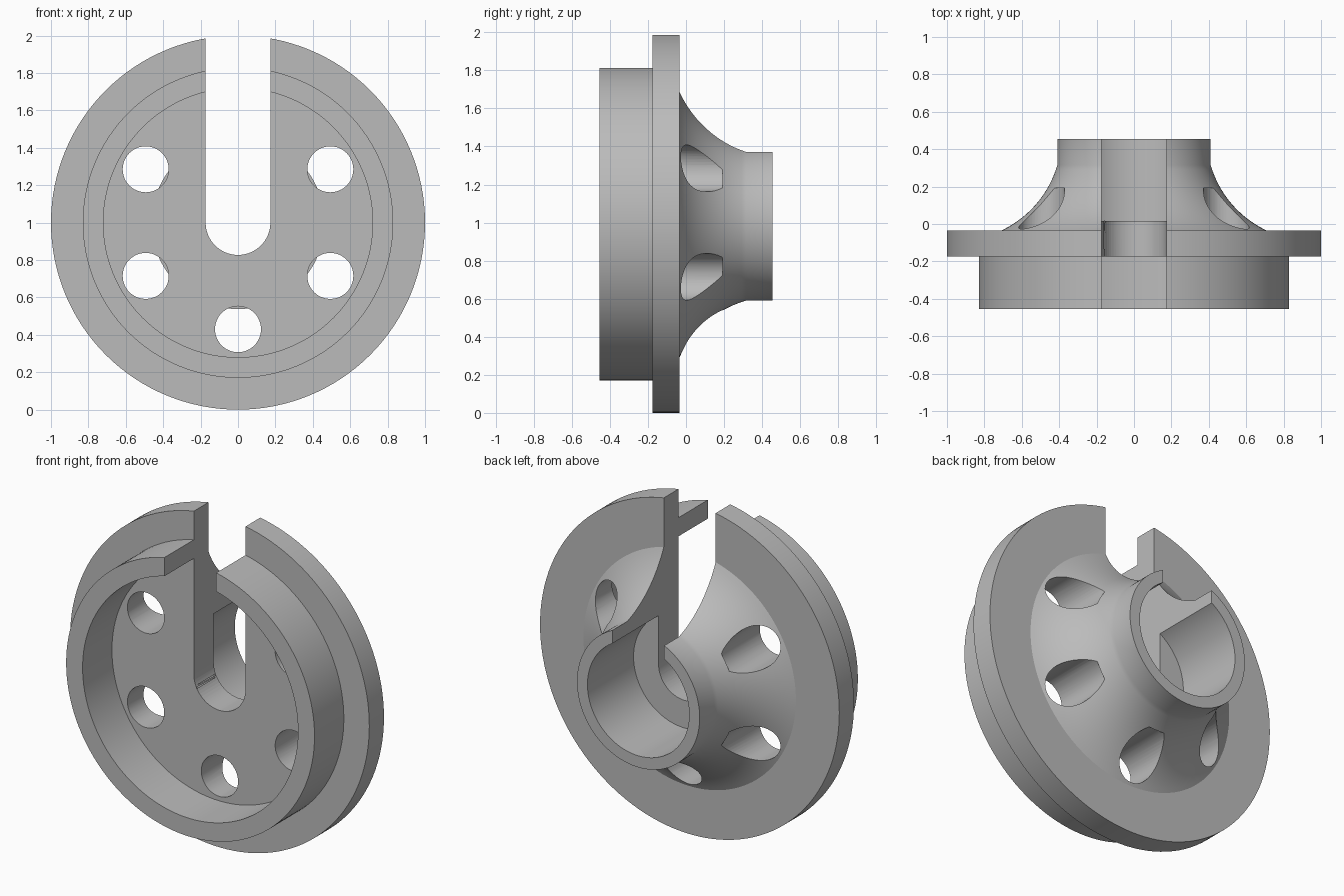
import bpy, bmesh, math
from mathutils import Matrix, Vector

cube = bpy.data.objects.get("Cube")
if cube:
    bpy.data.objects.remove(cube, do_unlink=True)

CENTRE = Vector((0, 0, 1))

grey = bpy.data.materials.new("plain grey")
grey.use_nodes = True
colour = (0.5, 0.5, 0.5, 1)
grey.diffuse_color = colour
grey.node_tree.nodes["Principled BSDF"].inputs["Base Color"].default_value = colour


def make_object(name, bm):
    bmesh.ops.recalc_face_normals(bm, faces=bm.faces)
    mesh = bpy.data.meshes.new(name)
    bm.to_mesh(mesh)
    bm.free()
    mesh.materials.append(grey)
    obj = bpy.data.objects.new(name, mesh)
    bpy.context.collection.objects.link(obj)
    return obj


def lathe(name, profile, steps=128):
    """Spin (radius, y) points around the y axis through the centre."""
    bm = bmesh.new()
    verts = [bm.verts.new(CENTRE + Vector((r, y, 0))) for r, y in profile]
    edges = [bm.edges.new(pair) for pair in zip(verts, verts[1:])]
    bmesh.ops.spin(bm, geom=verts + edges, cent=CENTRE, axis=(0, 1, 0),
                   angle=math.tau, steps=steps, use_merge=True)
    bmesh.ops.remove_doubles(bm, verts=bm.verts, dist=1e-5)
    return make_object(name, bm)


def prism(name, outline, y0, y1):
    """Extrude an (x, z) outline from y0 to y1."""
    bm = bmesh.new()
    face = bm.faces.new([bm.verts.new((x, y0, z)) for x, z in outline])
    moved = bmesh.ops.extrude_face_region(bm, geom=[face])["geom"]
    bmesh.ops.translate(bm, vec=(0, y1 - y0, 0),
                        verts=[v for v in moved if isinstance(v, bmesh.types.BMVert)])
    return make_object(name, bm)


def arc(cx, cz, r, a0, a1, n):
    return [(cx + r * math.cos(a0 + (a1 - a0) * i / n),
             cz + r * math.sin(a0 + (a1 - a0) * i / n)) for i in range(n + 1)]


# Concave flare between the flange and the hub
start, end, bend = Vector((0.71, -0.035)), Vector((0.41, 0.315)), 0.56
chord = end - start
side = Vector((chord.y, -chord.x)).normalized()
mid = (start + end) / 2 + side * math.sqrt(bend ** 2 - chord.length_squared / 4)
a0 = math.atan2(start.y - mid.y, start.x - mid.x)
a1 = math.atan2(end.y - mid.y, end.x - mid.x)
sweep = (a1 - a0 + math.pi) % math.tau - math.pi
flare = arc(mid.x, mid.y, bend, a0, a0 + sweep, 20)

# Wheel body: recessed rim, flange, flare and bored hub
wheel = lathe("flanged_hub", [
    (0, -0.175), (0.72, -0.175), (0.72, -0.455), (0.83, -0.455), (0.83, -0.175),
    (1, -0.175), (1, -0.035), *flare,
    (0.41, 0.455), (0.34, 0.455), (0.34, 0.015), (0, 0.015)])

# Open slot with a rounded bottom
half = 0.173
cutters = [prism("slot_cutter",
                 [(half, 2.2), (-half, 2.2)] + arc(0, 1, half, math.pi, math.tau, 32),
                 -0.6, 0.6)]

# Five flat-bottomed holes around the hub
for degrees in (30, 150, 210, 270, 330):
    a = math.radians(degrees)
    ring = arc(0.57 * math.cos(a), 1 + 0.57 * math.sin(a), 0.123, 0, math.tau, 48)
    cutters.append(prism("hole_cutter", ring[:-1], -0.3, 0.193))

for cutter in cutters:
    cutter.hide_render = True
    mod = wheel.modifiers.new("cut", 'BOOLEAN')
    mod.operation = 'DIFFERENCE'
    mod.solver = 'EXACT'
    mod.object = cutter

# Apply the cuts and drop the helpers
bpy.context.view_layer.update()
result = bpy.data.meshes.new_from_object(
    wheel.evaluated_get(bpy.context.evaluated_depsgraph_get()))
wheel.modifiers.clear()
wheel.data = result
result.materials.clear()
result.materials.append(grey)
for cutter in cutters:
    bpy.data.objects.remove(cutter, do_unlink=True)

bpy.ops.object.select_all(action='DESELECT')
wheel.select_set(True)
bpy.context.view_layer.objects.active = wheel
bpy.ops.object.shade_smooth_by_angle(angle=math.radians(20))
